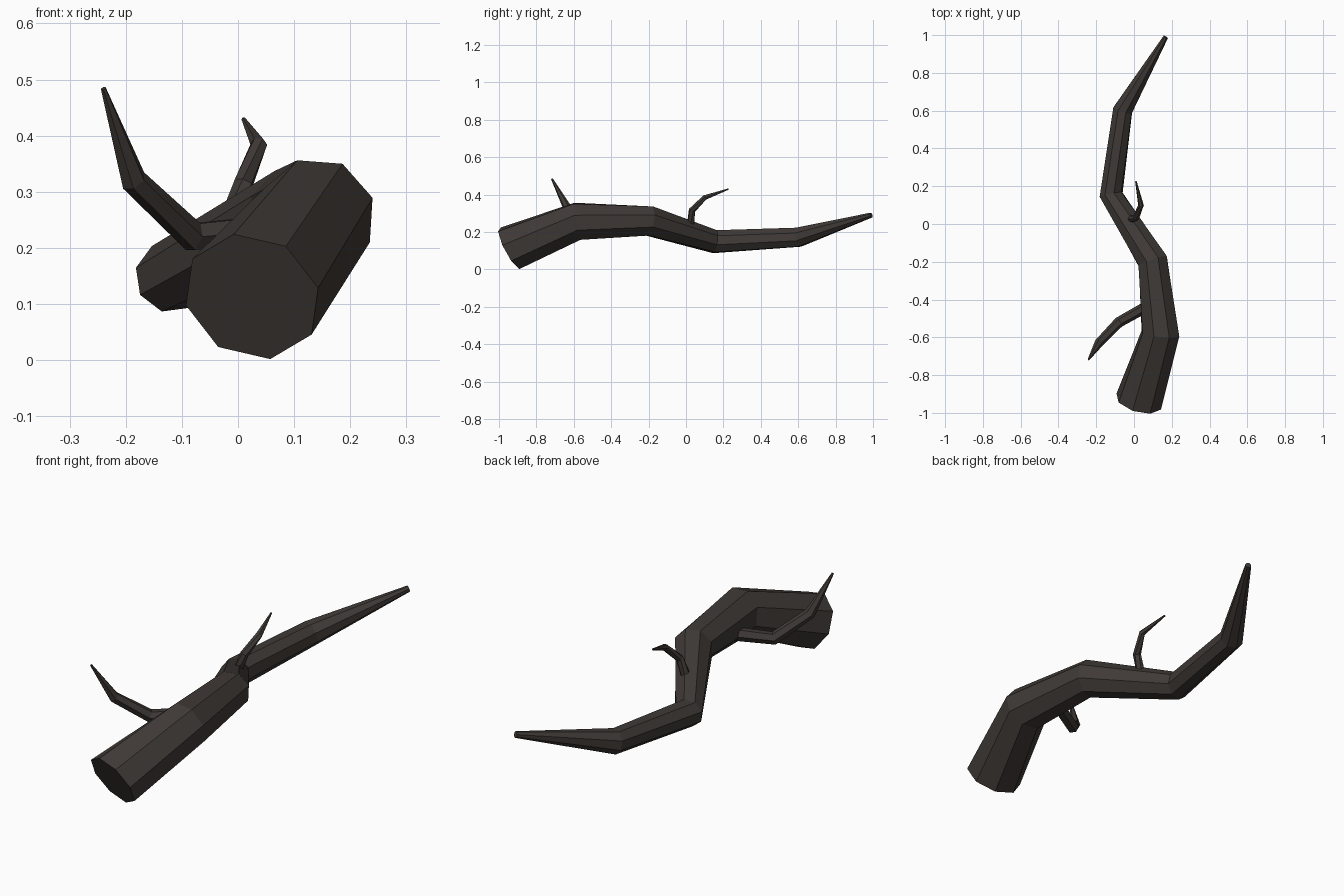
import bpy, bmesh
from math import cos, sin, radians, tau
from mathutils import Vector

if "Cube" in bpy.data.objects:
    bpy.data.objects.remove(bpy.data.objects["Cube"])

bark = bpy.data.materials.new("dark_bark")
bark.diffuse_color = (0.050, 0.042, 0.037, 1)
bark.use_nodes = True
bark.node_tree.nodes["Principled BSDF"].inputs["Base Color"].default_value = bark.diffuse_color


def limb(name, rings, sides, start=None):
    """Tapered tube through rings of (x, y, z, radius, phase in degrees)."""
    pts = [Vector(r[:3]) for r in rings]
    segs = [(b - a).normalized() for a, b in zip(pts, pts[1:])]
    bm = bmesh.new()
    loops = []
    for i, (x, y, z, rad, phase) in enumerate(rings):
        n = (segs[max(i - 1, 0)] + segs[min(i, len(segs) - 1)]).normalized()
        if i == 0 and start:
            n = Vector(start).normalized()
        right = n.cross(Vector((0, 0, 1))).normalized()
        up = right.cross(n)
        angles = [radians(phase) + tau * k / sides for k in range(sides)]
        loops.append([bm.verts.new(pts[i] + rad * (cos(a) * right + sin(a) * up))
                      for a in angles])
    for lo, hi in zip(loops, loops[1:]):
        for k in range(sides):
            j = (k + 1) % sides
            bm.faces.new((lo[k], lo[j], hi[j], hi[k]))
    bm.faces.new(loops[0][::-1])
    bm.faces.new(loops[-1])
    bmesh.ops.recalc_face_normals(bm, faces=bm.faces)
    mesh = bpy.data.meshes.new(name)
    bm.to_mesh(mesh)
    bm.free()
    mesh.materials.append(bark)
    obj = bpy.data.objects.new(name, mesh)
    bpy.context.collection.objects.link(obj)
    return obj


# Main crooked branch, thick cut end at the front
limb("main_branch", [
    (0.025, -0.94, 0.113, 0.126, 8),
    (0.140, -0.58, 0.257, 0.106, 18),
    (0.099, -0.197, 0.259, 0.085, 22),
    (-0.121, 0.155, 0.148, 0.064, 30),
    (-0.060, 0.602, 0.172, 0.055, 24),
    (0.168, 0.99, 0.290, 0.014, 24),
], 8, start=(0.25, 0.87, 0.46))

# Side twig reaching left and up
limb("left_twig", [
    (0.090, -0.425, 0.235, 0.030, 0),
    (-0.080, -0.520, 0.220, 0.028, 0),
    (-0.186, -0.630, 0.320, 0.024, 0),
    (-0.240, -0.717, 0.484, 0.005, 0),
], 6)

# Small upright twig bending backwards
limb("top_twig", [
    (-0.035, 0.020, 0.190, 0.022, 0),
    (0.010, 0.032, 0.315, 0.018, 0),
    (0.037, 0.100, 0.384, 0.015, 0),
    (0.010, 0.226, 0.429, 0.004, 0),
], 6)
